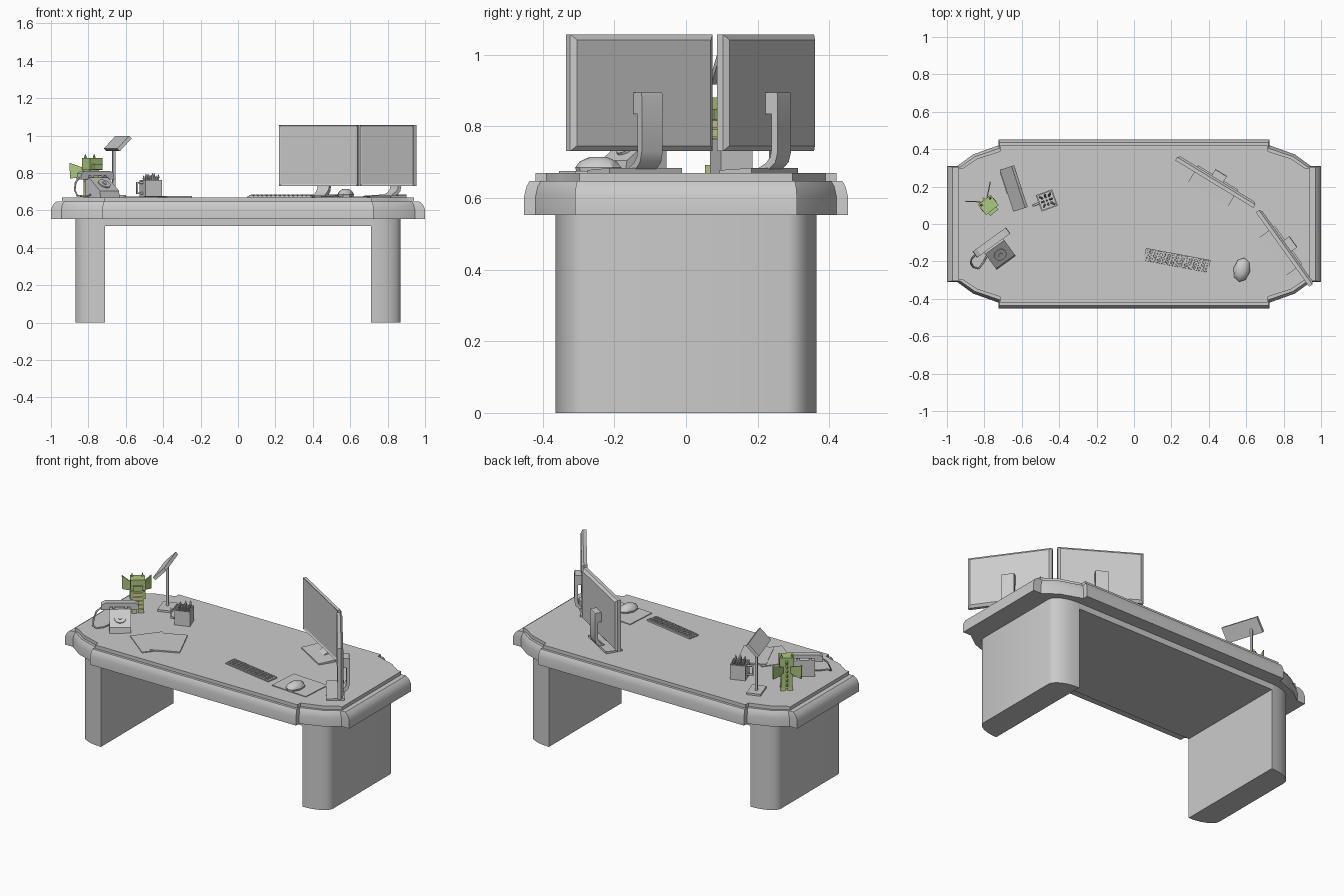
import bpy, bmesh, math, random
from mathutils import Matrix, Vector

if "Cube" in bpy.data.objects:
    bpy.data.objects.remove(bpy.data.objects["Cube"])

random.seed(3)
TOP = 0.67


def material(name, rgb):
    m = bpy.data.materials.new(name)
    m.diffuse_color = (*rgb, 1)
    m.use_nodes = True
    m.node_tree.nodes["Principled BSDF"].inputs["Base Color"].default_value = m.diffuse_color
    return m


GREEN = material("green", (0.42, 0.58, 0.22))
YELLOW = material("yellow", (0.66, 0.66, 0.27))


def place(x, y, z=TOP, yaw=0):
    return Matrix.Translation((x, y, z)) @ Matrix.Rotation(math.radians(yaw), 4, 'Z')


def finish(name, bm, M=Matrix(), mat=None, smooth=False):
    bmesh.ops.recalc_face_normals(bm, faces=bm.faces)
    bm.transform(M)
    me = bpy.data.meshes.new(name)
    bm.to_mesh(me)
    bm.free()
    ob = bpy.data.objects.new(name, me)
    bpy.context.collection.objects.link(ob)
    if mat:
        me.materials.append(mat)
    if smooth:
        bpy.context.view_layer.objects.active = ob
        ob.select_set(True)
        bpy.ops.object.shade_smooth_by_angle(angle=math.radians(35))
        ob.select_set(False)
    return ob


def add_loft(bm, rings):
    vs = [[bm.verts.new(p) for p in r] for r in rings]
    n = len(vs[0])
    for a, b in zip(vs, vs[1:]):
        for i in range(n):
            bm.faces.new((a[i], a[(i + 1) % n], b[(i + 1) % n], b[i]))
    bm.faces.new(vs[0][::-1])
    bm.faces.new(vs[-1])


def loft(name, rings, M=Matrix(), mat=None, smooth=False):
    bm = bmesh.new()
    add_loft(bm, rings)
    return finish(name, bm, M, mat, smooth)


def plate(name, pts, z0, z1, M=Matrix(), mat=None, smooth=False):
    return loft(name, [[(x, y, z) for x, y in pts] for z in (z0, z1)], M, mat, smooth)


def profile(name, pts, half, M=Matrix(), mat=None, smooth=False):
    """Side profile in (y, z) extruded across x."""
    return loft(name, [[(x, y, z) for y, z in pts] for x in (-half, half)], M, mat, smooth)


def rect(w, d):
    return [(-w / 2, -d / 2), (w / 2, -d / 2), (w / 2, d / 2), (-w / 2, d / 2)]


def box(name, size, loc, M=Matrix(), mat=None):
    return plate(name, rect(size[0], size[1]), -size[2] / 2, size[2] / 2,
                 M @ Matrix.Translation(loc), mat)


def circle(rx, ry, n):
    return [(rx * math.cos(2 * math.pi * i / n), ry * math.sin(2 * math.pi * i / n)) for i in range(n)]


def tube(name, pts, r, M=Matrix()):
    cu = bpy.data.curves.new(name, 'CURVE')
    cu.dimensions = '3D'
    cu.bevel_depth, cu.bevel_resolution, cu.use_fill_caps = r, 1, True
    sp = cu.splines.new('POLY')
    sp.points.add(len(pts) - 1)
    for p, co in zip(sp.points, pts):
        p.co = (*(M @ Vector(co)), 1)
    ob = bpy.data.objects.new(name, cu)
    bpy.context.collection.objects.link(ob)


# Desk top: stepped outline with rounded rim
def outline(t, z):
    s, c = 0.012 * t, 0.03 * t
    q = [(1 - 0.06 * t, 0.31 - s), (0.945 - c, 0.31 - s), (0.86 - c * 0.6, 0.372 - c * 0.8),
         (0.725 - s, 0.42 - c), (0.725 - s, 0.452 - 0.032 * t)]
    half = q + [(-x, y) for x, y in q[::-1]]
    return [(x, y, z) for x, y in half + [(-x, -y) for x, y in half]]


loft("desk_top", [outline(t, z) for t, z in
                  ((0, 0.553), (0, 0.605), (0.2, 0.632), (0.5, 0.648), (1, 0.648), (1, TOP))], smooth=True)
box("under_panel", (1.44, 0.73, 0.045), (0, 0, 0.538))

# Pedestal legs with rounded outer corners
arc = [(0.71 + 0.16 * math.sin(a), 0.285 + 0.08 * math.cos(a)) for a in
       [math.pi / 2 * i / 6 for i in range(7)]]
leg = arc + [(x, -y) for x, y in arc[::-1]]
for side, s in (("left", -1), ("right", 1)):
    plate(side + "_leg", [(s * x, y) for x, y in leg], 0, 0.56, smooth=True)

# Monitors
for tag, M in (("back", place(0.4375, 0.227, TOP, -31.3)), ("side", place(0.807, -0.127, TOP, -54.3))):
    bm = bmesh.new()
    add_loft(bm, [[(sx * w, y, 0.224 + sz * h) for sx, sz in ((-1, -1), (1, -1), (1, 1), (-1, 1))]
                  for y, w, h in ((-0.016, 0.245, 0.163), (0.004, 0.245, 0.163), (0.016, 0.23, 0.148))])
    bmesh.ops.recalc_face_normals(bm, faces=bm.faces)
    front = [f for f in bm.faces if f.normal.y < -0.9]
    bmesh.ops.inset_region(bm, faces=front, thickness=0.013)
    bmesh.ops.translate(bm, verts=front[0].verts, vec=(0, 0.006, 0))
    finish(tag + "_monitor", bm, M)
    profile(tag + "_monitor_arm", [(0.015, 0.225), (0.053, 0.225), (0.056, 0.215), (0.056, 0.06),
                                   (0.048, 0.03), (0.028, 0.012), (0, 0.005), (-0.01, 0.012),
                                   (0.018, 0.028), (0.032, 0.045), (0.036, 0.065), (0.036, 0.165),
                                   (0.015, 0.165)], 0.036, M, smooth=True)
    profile(tag + "_monitor_base", [(-0.08, 0), (0.025, 0), (0.025, 0.014), (-0.08, 0.008)], 0.125, M)

# Keyboard with rows of keys
K = place(0.23, -0.196, TOP, -10.6)
profile("keyboard", [(-0.036, 0), (0.036, 0), (0.036, 0.01), (-0.036, 0.006)], 0.176, K)
bm = bmesh.new()
for r in range(4):
    for c in range(14):
        x, y = -0.156 + 0.024 * c, -0.0255 + 0.017 * r
        add_loft(bm, [[(x + a, y + b, z) for a, b in rect(w, w * 0.68)]
                      for z, w in ((0.005, 0.019), (0.013 + r * 0.0005, 0.016))])
finish("keys", bm, K)

# Mouse and pad
box("mouse_pad", (0.25, 0.2, 0.005), (0, 0, 0.0025), place(0.575, -0.2, TOP, -4))
loft("mouse", [[(x, y, z) for x, y in circle(0.045 * k, 0.066 * k, 8)] for k, z in
               ((0.95, 0.004), (1, 0.015), (0.8, 0.032), (0.4, 0.044))], place(0.576, -0.245, TOP, -12), smooth=True)

# Papers
box("lower_paper", (0.236, 0.195, 0.005), (0, 0, 0.0025), place(-0.46, -0.205, TOP, -38))
box("upper_paper", (0.175, 0.237, 0.008), (0, 0, 0.004), place(-0.375, -0.16, TOP, 24))

# Square mug with pencils
C = place(-0.466, 0.126, TOP, 20)
bm = bmesh.new()
add_loft(bm, [[(x, y, z) for x, y in rect(w, w)] for z, w in
              ((0, 0.093), (0.093, 0.093), (0.093, 0.079), (0.01, 0.079))])
finish("mug", bm, C)
tube("mug_handle", [(-0.045, 0, 0.078), (-0.078, 0, 0.078), (-0.078, 0, 0.022), (-0.045, 0, 0.022)], 0.007, C)
for i in range(3):
    for j in range(3):
        x, y = (i - 1) * 0.024, (j - 1) * 0.024
        lean, h = random.uniform(1.0, 1.35), random.uniform(0.115, 0.132)
        loft("pencil", [[(a * k + x * m, b * k + y * m, z) for a, b in circle(0.0065, 0.0065, 6)]
                        for k, m, z in ((1, 0.8, 0.012), (1, lean, h - 0.015), (0.2, lean * 1.03, h))], C)

# Desk lamp
L = place(-0.643, 0.19, TOP, 18)
box("lamp_base", (0.085, 0.12, 0.012), (-0.002, 0.045, 0.006), L)
box("lamp_post", (0.014, 0.014, 0.275), (-0.005, 0.055, 0.145), L)
box("lamp_head", (0.095, 0.235, 0.02), (0, 0, 0),
    L @ Matrix.Translation((0, 0, 0.288)) @ Matrix.Rotation(math.radians(-46), 4, 'Y'))

# Dial telephone
P = place(-0.718, -0.16, TOP, 36)
profile("phone_body", [(-0.058, 0), (0.085, 0), (0.085, 0.1), (0.045, 0.105), (-0.052, 0.035)], 0.063, P)
D = P @ Matrix.Translation((0, -0.0035, 0.07)) @ Matrix.Rotation(math.atan2(0.07, 0.097), 4, 'X')
plate("phone_dial", circle(0.034, 0.034, 16), -0.005, 0.007, D)
plate("dial_hub", circle(0.012, 0.012, 10), 0, 0.011, D)
for s in (-1, 1):
    box("phone_cradle", (0.015, 0.03, 0.025), (s * 0.035, 0.07, 0.108), P)
bm = bmesh.new()
add_loft(bm, [[(x, y, z) for x, z in ((-0.11, 0.095), (-0.065, 0.095), (-0.055, 0.118), (0.055, 0.118),
                                     (0.065, 0.095), (0.11, 0.095), (0.108, 0.128), (0.085, 0.14),
                                     (-0.085, 0.14), (-0.108, 0.128))] for y in (0.055, 0.095)])
finish("handset", bm, P)
tube("phone_cord", [(-0.848, -0.165, 0.775), (-0.868, -0.185, 0.75), (-0.873, -0.205, 0.71), (-0.86, -0.23, 0.68),
                    (-0.83, -0.238, 0.676), (-0.805, -0.205, 0.676), (-0.785, -0.165, 0.685)], 0.005)

# Winged toy figure
F = place(-0.785, 0.11, TOP, 38)
box("toy_body", (0.066, 0.052, 0.135), (0, 0, 0.085), F, GREEN)
for k in range(5):
    box("toy_belly_plate", (0.054, 0.01, 0.021), (0, -0.028, 0.036 + 0.025 * k), F, YELLOW)
box("toy_head", (0.086, 0.07, 0.066), (0, -0.01, 0.178), F, GREEN)
box("toy_snout", (0.056, 0.025, 0.03), (0, -0.05, 0.163), F, GREEN)
for s in (-1, 1):
    box("toy_foot", (0.03, 0.065, 0.022), (s * 0.02, -0.012, 0.011), F, YELLOW)
    box("toy_arm", (0.014, 0.026, 0.05), (s * 0.038, -0.012, 0.105), F, GREEN)
    loft("toy_horn", [[(s * 0.03 + x * k, 0.012 + y * k, z) for x, y in rect(0.012, 0.012)]
                      for k, z in ((1, 0.208), (0.3, 0.23))], F, GREEN)
    W = F @ Matrix.Translation((s * 0.022, 0.028, 0)) @ Matrix.Rotation(s * math.radians(40), 4, 'Z')
    loft("toy_wing", [[(s * x, y, z) for x, z in ((0, 0.115), (0.04, 0.105), (0.078, 0.1), (0.082, 0.185),
                                                 (0.04, 0.17), (0, 0.155))] for y in (-0.003, 0.003)], W, GREEN)
for k in range(6):
    loft("toy_spine", [[(x, 0.025, 0.04 + 0.028 * k + z) for x, z in rect(0.012, 0.02)],
                       [(x, 0.04, 0.04 + 0.028 * k + z) for x, z in rect(0.003, 0.004)]], F, GREEN)
